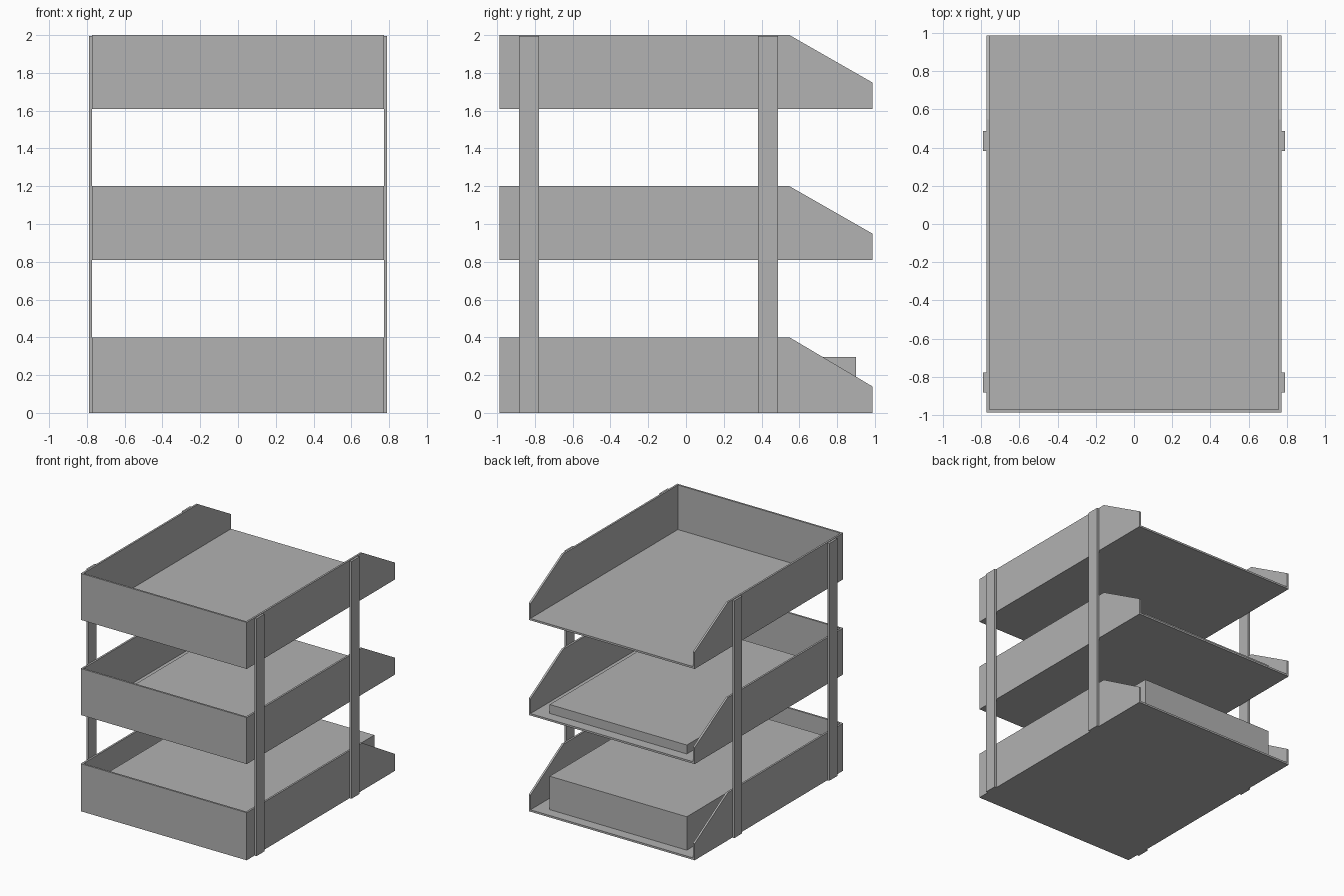
import bpy
import bmesh
from mathutils import Matrix, Vector

default = bpy.data.objects.get("Cube")
if default:
    bpy.data.objects.remove(default, do_unlink=True)

grey = bpy.data.materials.new("plain grey")
grey.use_nodes = True
GREY = (0.445, 0.445, 0.445, 1)
grey.diffuse_color = GREY
grey.node_tree.nodes["Principled BSDF"].inputs["Base Color"].default_value = GREY

HALF_X, HALF_Y, WALL = 0.772, 0.987, 0.016
SLOPE_Y, LIP = 0.548, 0.14


def add_object(name, bm):
    bmesh.ops.recalc_face_normals(bm, faces=bm.faces)
    mesh = bpy.data.meshes.new(name)
    bm.to_mesh(mesh)
    bm.free()
    mesh.materials.append(grey)
    obj = bpy.data.objects.new(name, mesh)
    bpy.context.collection.objects.link(obj)


def box(name, low, high):
    low, high = Vector(low), Vector(high)
    bm = bmesh.new()
    place = Matrix.Translation((low + high) / 2) @ Matrix.Diagonal((*(high - low), 1))
    bmesh.ops.create_cube(bm, size=1, matrix=place)
    add_object(name, bm)


def side_wall(name, x, bottom, top):
    # Side profile with a sloped rear end, extruded to the wall thickness
    profile = [(-HALF_Y, bottom), (HALF_Y, bottom), (HALF_Y, bottom + LIP),
               (SLOPE_Y, top), (-HALF_Y, top)]
    bm = bmesh.new()
    face = bm.faces.new([bm.verts.new((x, y, z)) for y, z in profile])
    grown = bmesh.ops.extrude_face_region(bm, geom=[face])
    moved = [v for v in grown["geom"] if isinstance(v, bmesh.types.BMVert)]
    bmesh.ops.translate(bm, verts=moved, vec=(WALL, 0, 0))
    add_object(name, bm)


# Three letter trays, open at the back
inner = HALF_X - WALL
for level, bottom, top in (("lower", 0, 0.4), ("middle", 0.809, 1.2), ("upper", 1.609, 2)):
    box(level + "_tray_floor", (-inner, WALL - HALF_Y, bottom), (inner, HALF_Y, bottom + WALL))
    box(level + "_tray_front", (-inner, -HALF_Y, bottom), (inner, WALL - HALF_Y, top))
    side_wall(level + "_tray_left_side", inner, bottom, top)
    side_wall(level + "_tray_right_side", -HALF_X, bottom, top)

# Flat upright posts joining the trays
for side, x in (("left", HALF_X), ("right", -0.79)):
    for end, y in (("front", -0.883), ("back", 0.381)):
        box(f"{end}_{side}_post", (x, y, 0), (x + 0.018, y + 0.106, 1.995))

# Paper stacks lying in the two lower trays
for level, bottom, top in (("lower", WALL, 0.297), ("middle", 0.825, 0.9)):
    box(level + "_paper_stack", (-0.638, -0.9, bottom), (0.638, 0.9, top))
